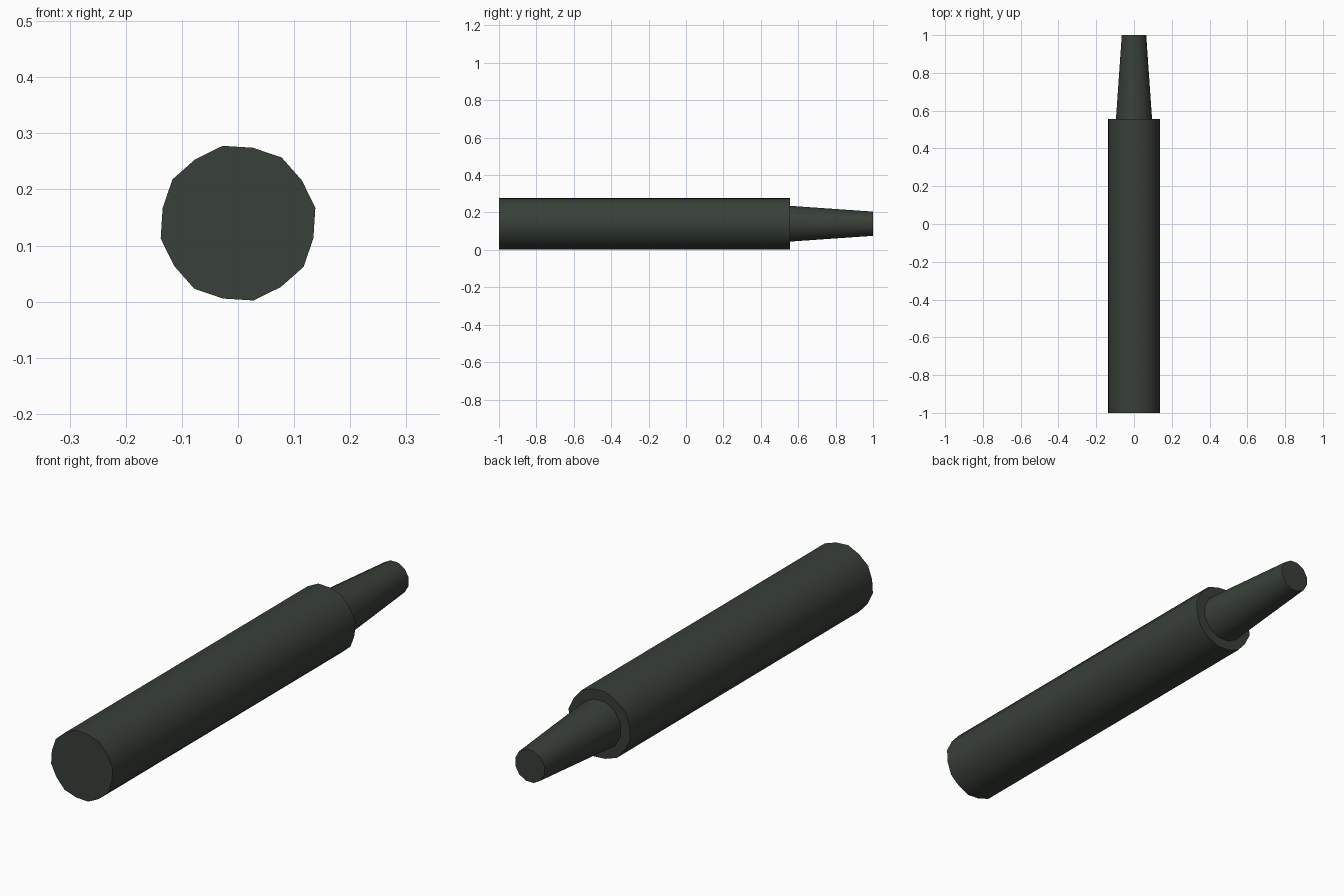
import bpy, bmesh, math

if "Cube" in bpy.data.objects:
    bpy.data.objects.remove(bpy.data.objects["Cube"])

CENTRE_Z = 0.14

mat = bpy.data.materials.new("dark_green_grey")
mat.diffuse_color = (0.040, 0.050, 0.040, 1)
mat.use_nodes = True
mat.node_tree.nodes["Principled BSDF"].inputs["Base Color"].default_value = mat.diffuse_color


def tube(name, sides, y0, radii0, y1, radii1, phase, close_start):
    """Faceted tube along y; radii are pairs that alternate around the ring."""
    bm = bmesh.new()
    rings = []
    for y, radii in ((y0, radii0), (y1, radii1)):
        ring = []
        for i in range(sides):
            a = phase + 2 * math.pi * i / sides
            r = radii[i % 2]
            ring.append(bm.verts.new((r * math.cos(a), y, CENTRE_Z + r * math.sin(a))))
        rings.append(ring)
    for i in range(sides):
        j = (i + 1) % sides
        bm.faces.new((rings[0][i], rings[0][j], rings[1][j], rings[1][i]))
    if close_start:
        bm.faces.new(rings[0])
    bm.faces.new(rings[1])
    bmesh.ops.recalc_face_normals(bm, faces=bm.faces)
    mesh = bpy.data.meshes.new(name)
    bm.to_mesh(mesh)
    bm.free()
    mesh.materials.append(mat)
    ob = bpy.data.objects.new(name, mesh)
    bpy.context.collection.objects.link(ob)
    bpy.ops.object.select_all(action='DESELECT')
    ob.select_set(True)
    bpy.context.view_layer.objects.active = ob
    bpy.ops.object.shade_smooth_by_angle(angle=math.radians(40))
    return ob


# main barrel, slightly uneven sixteen-sided ring
tube("barrel", 16, -1.0, (0.1405, 0.137), 0.555, (0.1405, 0.137),
     math.radians(11.25), True)
# narrower tapered tip growing out of the shoulder
tube("tapered_tip", 12, 0.555, (0.099, 0.099), 1.0, (0.067, 0.067),
     math.radians(15), False)
